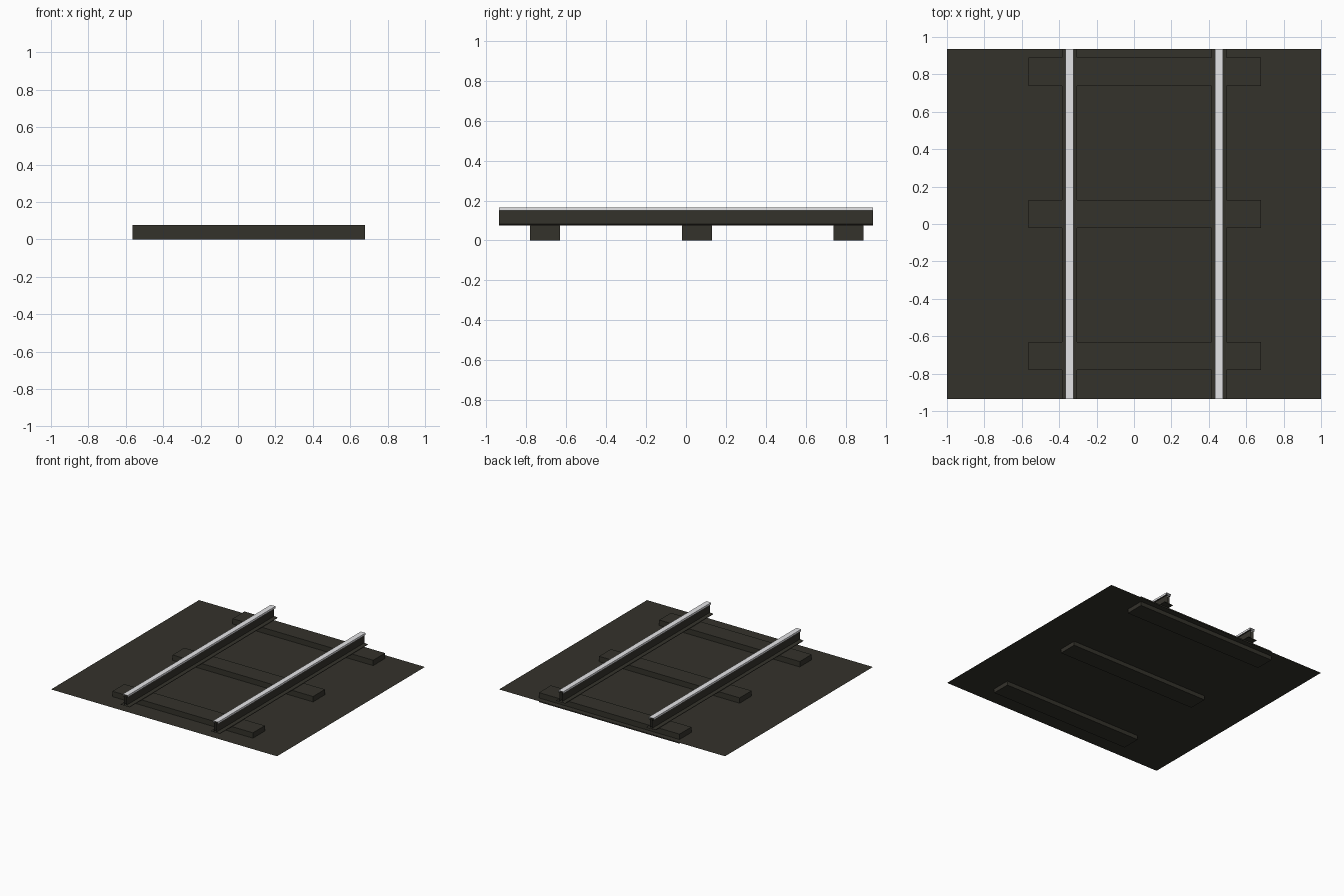
import bpy

if "Cube" in bpy.data.objects:
    bpy.data.objects.remove(bpy.data.objects["Cube"])

HALF_Y = 0.935
BED_Z = 0.033    # bed sheet cuts through the sleepers part way up
CENTRE_X = 0.057  # track sits slightly right of the bed centre


def material(name, rgb):
    m = bpy.data.materials.new(name)
    m.diffuse_color = (*rgb, 1.0)
    m.use_nodes = True
    m.node_tree.nodes["Principled BSDF"].inputs["Base Color"].default_value = m.diffuse_color
    return m


dark = material("dark_brown", (0.034, 0.032, 0.024))
steel = material("polished_steel", (0.80, 0.80, 0.82))


def mesh_object(name, verts, faces, mats):
    me = bpy.data.meshes.new(name)
    me.from_pydata(verts, [], faces)
    for m in mats:
        me.materials.append(m)
    ob = bpy.data.objects.new(name, me)
    bpy.context.collection.objects.link(ob)
    return ob


# Bed: a single flat sheet
mesh_object("track_bed",
            [(x, y, BED_Z) for x, y in ((-1, -HALF_Y), (1, -HALF_Y), (1, HALF_Y), (-1, HALF_Y))],
            [(0, 1, 2, 3)], [dark])


# Sleepers: plain boxes standing on z = 0
def sleeper(name, y):
    w, d, h = 0.622, 0.075, 0.076
    ring = [(-w, -d), (w, -d), (w, d), (-w, d)]
    verts = [(CENTRE_X + a, y + b, z) for z in (0, h) for a, b in ring]
    faces = [(i, (i + 1) % 4, (i + 1) % 4 + 4, i + 4) for i in range(4)]
    mesh_object(name, verts, faces + [(4, 5, 6, 7), (3, 2, 1, 0)], [dark])


for i, y in enumerate((-0.706, 0.054, 0.814)):
    sleeper(f"sleeper_{i + 1}", y)

# Rail half-profile (x, z) from foot up to head, mirrored for the other side
HALF = [(0.040, 0.076), (0.040, 0.080), (0.010, 0.083),
        (0.010, 0.149), (0.021, 0.149), (0.021, 0.165)]


# Rails: profile swept along y with open ends
def rail(name, cx):
    prof = HALF + [(-x, z) for x, z in reversed(HALF)]
    n = len(prof)
    verts = [(cx + x, y, z) for y in (-HALF_Y, HALF_Y) for x, z in prof]
    faces = [(i, i + n, (i + 1) % n + n, (i + 1) % n) for i in range(n)]
    ob = mesh_object(name, verts, faces, [dark, steel])
    for p in ob.data.polygons:
        # running surface and head sides are polished
        if p.center.z > 0.15:
            p.material_index = 1
    # make the normals point outward from the rail
    if max(ob.data.polygons, key=lambda p: p.center.z).normal.z < 0:
        ob.data.flip_normals()


rail("left_rail", CENTRE_X - 0.401)
rail("right_rail", CENTRE_X + 0.397)
